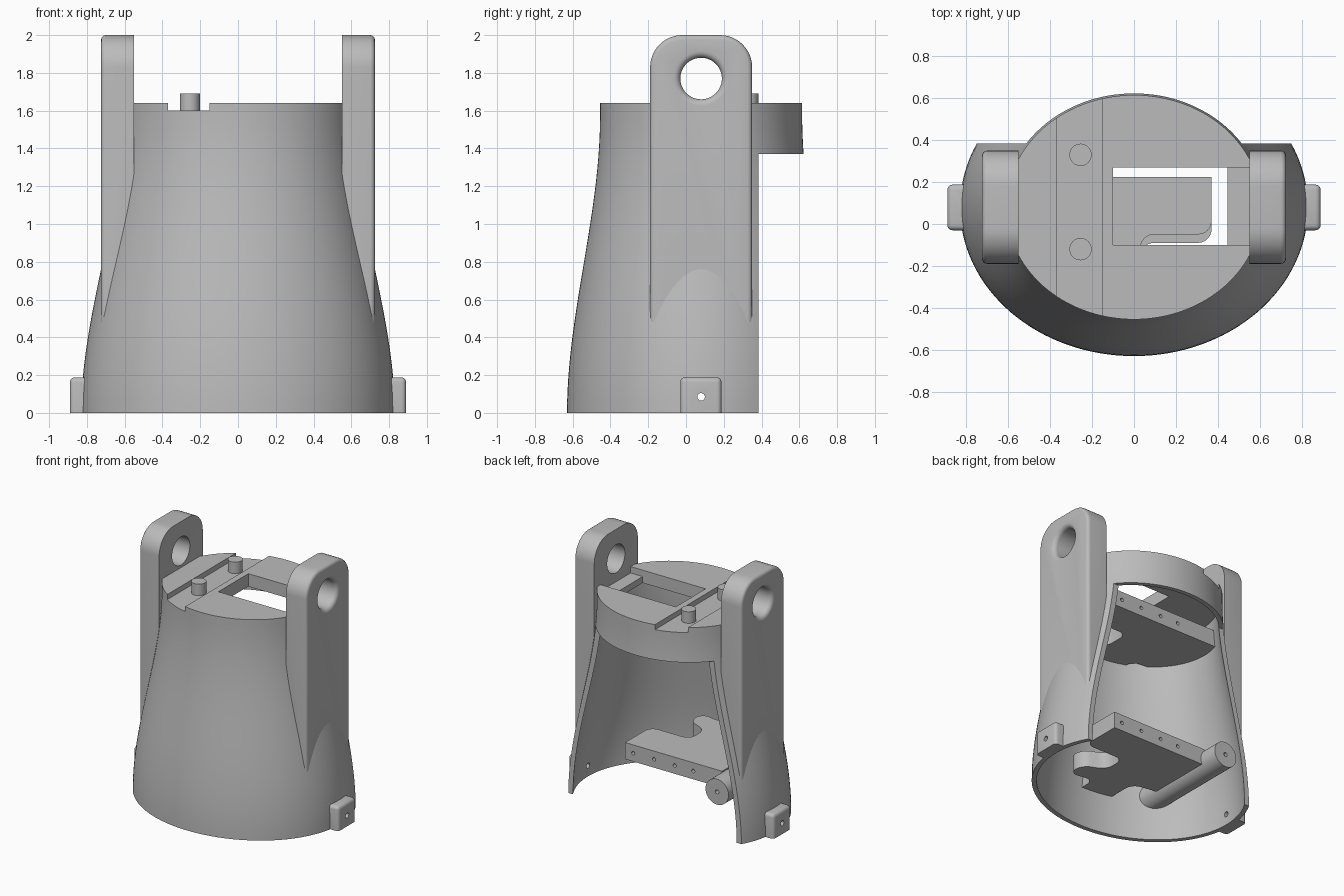
import bpy, bmesh, math
from mathutils import Matrix, Vector

cube = bpy.data.objects.get("Cube")
if cube:
    bpy.data.objects.remove(cube)

grey = bpy.data.materials.new("plain grey")
grey.use_nodes = True
grey.diffuse_color = (0.5, 0.5, 0.5, 1)
grey.node_tree.nodes["Principled BSDF"].inputs["Base Color"].default_value = (0.5, 0.5, 0.5, 1)

CY = 0.08      # depth position of the oval centre line
TOP = 1.64     # deck height


def finish(bm, name):
    bmesh.ops.recalc_face_normals(bm, faces=bm.faces)
    mesh = bpy.data.meshes.new(name)
    bm.to_mesh(mesh)
    bm.free()
    ob = bpy.data.objects.new(name, mesh)
    bpy.context.collection.objects.link(ob)
    mesh.materials.append(grey)
    return ob


def box(name, x0, x1, y0, y1, z0, z1):
    bm = bmesh.new()
    m = Matrix.Translation(((x0 + x1) / 2, (y0 + y1) / 2, (z0 + z1) / 2))
    m = m @ Matrix.Diagonal((x1 - x0, y1 - y0, z1 - z0, 1))
    bmesh.ops.create_cube(bm, size=1, matrix=m)
    return finish(bm, name)


def rod(name, start, end, radius, segs=40):
    a, b = Vector(start), Vector(end)
    bm = bmesh.new()
    turn = (b - a).to_track_quat('Z', 'Y').to_matrix().to_4x4()
    bmesh.ops.create_cone(bm, cap_ends=True, segments=segs, radius1=radius,
                          radius2=radius, depth=(b - a).length,
                          matrix=Matrix.Translation((a + b) / 2) @ turn)
    return finish(bm, name)


def skin(name, rings):
    """Closed solid through a list of equal-sized point rings."""
    bm = bmesh.new()
    rows = [[bm.verts.new(p) for p in ring] for ring in rings]
    n = len(rows[0])
    for lo, hi in zip(rows, rows[1:]):
        for k in range(n):
            bm.faces.new((lo[k], lo[(k + 1) % n], hi[(k + 1) % n], hi[k]))
    bm.faces.new(rows[0])
    bm.faces.new(rows[-1])
    return finish(bm, name)


def circle(segs):
    return [(math.cos(2 * math.pi * k / segs), math.sin(2 * math.pi * k / segs)) for k in range(segs)]


def loft(name, inset, z0, z1, steps=28):
    """Oval tapered solid following the S-shaped shell profile."""
    rings = []
    for i in range(steps + 1):
        z = z0 + (z1 - z0) * i / steps
        t = min(max(z / 1.57, 0), 1)
        ease = t * t * (3 - 2 * t)
        rx, ry = 0.83 - 0.22 * ease - inset, 0.71 - 0.175 * ease - inset
        rings.append([(rx * c, CY + ry * s, z) for c, s in circle(128)])
    return skin(name, rings)


def pivot_cutter(s):
    """Round hole whose outer rim is flared by a quarter-round fillet."""
    steps = [(0.4, 0.11)]
    for i in range(7):
        a = math.pi / 2 * i / 6
        steps.append((0.725 - 0.035 + 0.035 * math.sin(a), 0.11 + 0.035 * (1 - math.cos(a))))
    steps.append((0.8, 0.145))
    return skin("pivot", [[(s * x, CY + r * c, 1.77 + r * n) for c, n in circle(48)] for x, r in steps])


def select(ob):
    bpy.ops.object.select_all(action='DESELECT')
    ob.select_set(True)
    bpy.context.view_layer.objects.active = ob


def boolean(ob, tool, op='DIFFERENCE'):
    mod = ob.modifiers.new("cut", 'BOOLEAN')
    mod.operation, mod.object, mod.solver = op, tool, 'EXACT'
    select(ob)
    bpy.ops.object.modifier_apply(modifier=mod.name)
    bpy.data.objects.remove(tool)


def smooth(ob, degrees=30):
    select(ob)
    bpy.ops.object.shade_smooth_by_angle(angle=math.radians(degrees))


def bevel_edges(ob, test, width, segs):
    bm = bmesh.new()
    bm.from_mesh(ob.data)
    edges = [e for e in bm.edges if test(e.verts[0].co, e.verts[1].co)]
    bmesh.ops.bevel(bm, geom=edges, offset=width, segments=segs, profile=0.5,
                    affect='EDGES', clamp_overlap=True)
    bm.to_mesh(ob.data)
    bm.free()


# Shell with closed deck, open back and open base
shell = loft("shell", 0, 0, TOP)
boolean(shell, loft("inside", 0.035, -0.1, 1.54))
boolean(shell, box("back_opening", -1, 1, 0.385, 1, -0.1, 1.37))
boolean(shell, box("groove", -0.37, -0.15, -1, 1, 1.6, 1.8))
boolean(shell, box("deck_window", -0.1, 0.445, -0.1, 0.27, 1.4, 1.8))
boolean(shell, box("side_pocket", 0.44, 0.55, -0.1, 0.27, 1.59, 1.8))
boolean(shell, rod("screw_hole", (-1, CY, 0.085), (1, CY, 0.085), 0.02, 16))
smooth(shell)

# Deck pegs
for name, y in (("front_peg", -0.12), ("back_peg", 0.33)):
    smooth(rod(name, (-0.255, y, 1.59), (-0.255, y, 1.69), 0.053))

for side, s in (("left", 1), ("right", -1)):
    # Upright arm with rounded top, flared pivot hole and hollow foot
    arm = box(side + "_arm", *sorted((s * 0.55, s * 0.725)), -0.19, 0.35, 0.45, 2)
    bevel_edges(arm, lambda a, b: a.z > 1.9 and b.z > 1.9 and abs(a.y - b.y) < 0.01, 0.17, 12)
    bevel_edges(arm, lambda a, b: abs(a.x) > 0.72 and abs(b.x) > 0.72 and max(a.z, b.z) > 0.5, 0.025, 4)
    boolean(arm, pivot_cutter(s))
    boolean(arm, loft("inside", 0.02, -0.1, 1.6))
    smooth(arm)

    # Screw lug at the base
    lug = box(side + "_lug", *sorted((s * 0.78, s * 0.89)), -0.03, 0.188, 0, 0.188)
    bevel_edges(lug, lambda a, b: max(a.z, b.z) > 0.1 and max(abs(a.x), abs(b.x)) > 0.85, 0.025, 4)
    boolean(lug, loft("inside", 0.02, -0.1, 1))
    boolean(lug, rod("screw_hole", (s * 0.5, CY, 0.085), (s, CY, 0.085), 0.02, 16))
    smooth(lug)


def bracket(name, z0, z1, plan):
    """Cross bar with rounded legs running to the shell wall."""
    bm = bmesh.new()
    base = bm.faces.new([bm.verts.new((x, y, z0)) for x, y in plan])
    top = bmesh.ops.extrude_face_region(bm, geom=[base])
    bmesh.ops.translate(bm, vec=(0, 0, z1 - z0),
                        verts=[v for v in top["geom"] if isinstance(v, bmesh.types.BMVert)])
    bar = finish(bm, name)
    bevel_edges(bar, lambda a, b: abs(a.z - b.z) > 0.05 and -0.7 < a.y < 0.2 and a.x > -0.44, 0.065, 6)
    mid = (z0 + z1) / 2
    for x in (0.3, 0.12, -0.06, -0.22):
        boolean(bar, rod("hole", (x, 0.15, mid), (x, 0.4, mid), 0.014, 16))
    boolean(bar, loft("limit", 0.015, -0.1, TOP), 'INTERSECT')
    smooth(bar)


def bracket_plan(front, left):
    return [(left, 0.225), (0.37, 0.225), (0.37, front), (0.03, front), (0.03, -0.27),
            (0.2, -0.34), (0.2, -0.48), (0, -0.45), (0, -0.8), (-0.25, -0.8),
            (-0.25, -0.32), (left, -0.28)]


bracket("lower_bracket", 0.305, 0.435, bracket_plan(-0.09, -0.47))
bracket("upper_bracket", 1.32, 1.45, bracket_plan(-0.05, -0.7))

# Long round boss beside the lower bracket
boss = rod("lower_boss", (-0.535, 0.38, 0.35), (-0.535, -0.7, 0.35), 0.1)
boolean(boss, rod("hole", (-0.535, 0.2, 0.35), (-0.535, 0.5, 0.35), 0.016, 16))
boolean(boss, loft("limit", 0.015, -0.1, TOP), 'INTERSECT')
smooth(boss)
